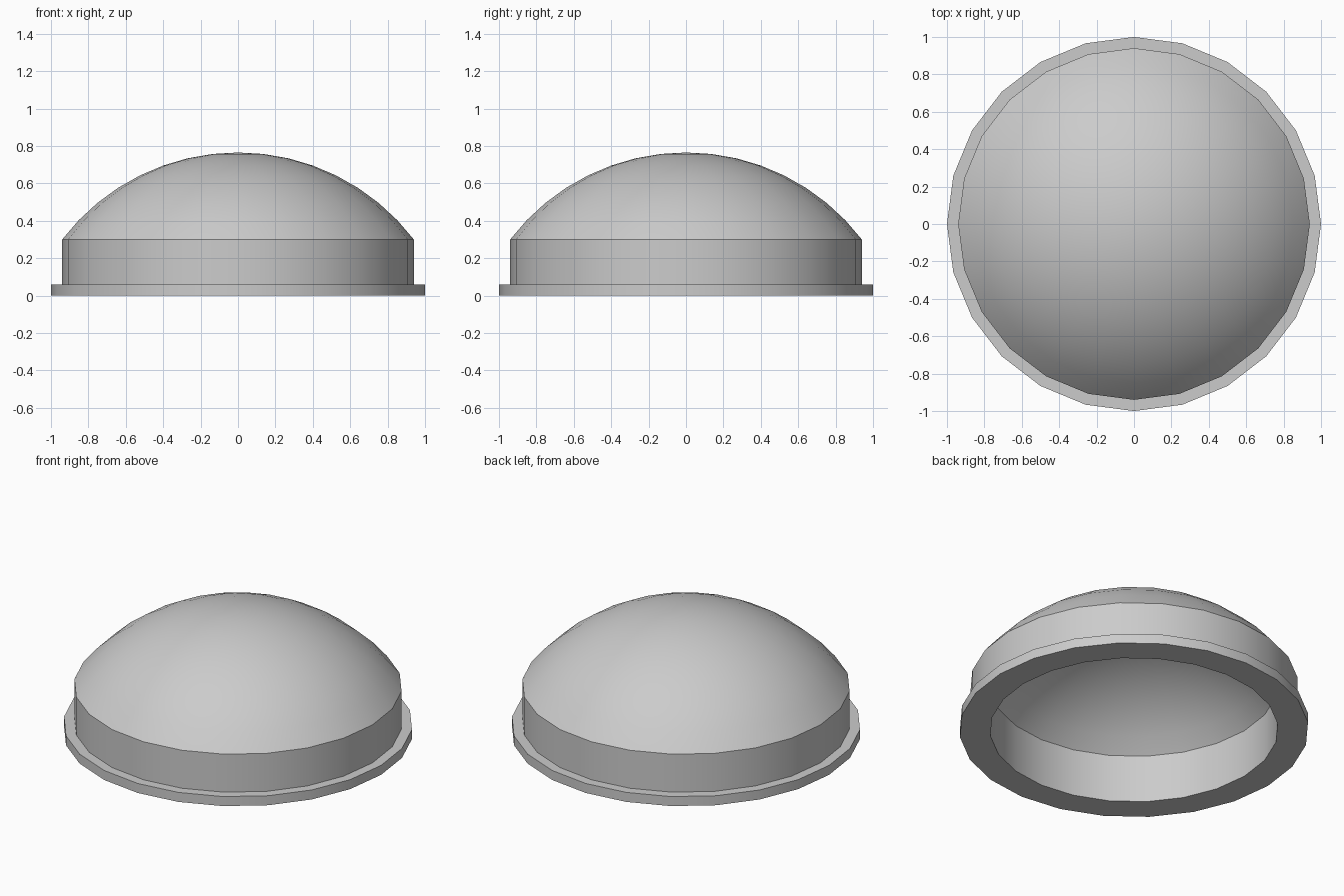
import bpy
import bmesh
from math import asin, cos, sin, radians, hypot

old = bpy.data.objects.get("Cube")
if old:
    bpy.data.objects.remove(old, do_unlink=True)

SIDES = 24
RINGS = 8
SPRING = 0.30      # height where the dome meets the wall
CENTRE = -0.418    # height of the dome's sphere centre

grey = bpy.data.materials.new("plain_grey")
grey.use_nodes = True
grey.diffuse_color = (0.6, 0.6, 0.6, 1)
grey.node_tree.nodes["Principled BSDF"].inputs["Base Color"].default_value = (0.6, 0.6, 0.6, 1)


def dome_arc(radius):
    """Profile points from the wall top up to the pole."""
    ball = hypot(radius, SPRING - CENTRE)
    spread = asin(radius / ball)
    angles = [spread * (1 - i / RINGS) for i in range(RINGS + 1)]
    return [(ball * sin(a), CENTRE + ball * cos(a)) for a in angles]


# Closed shell profile: inner pole, inner wall, flange, outer wall, outer pole
profile = dome_arc(0.825)[::-1]
profile += [(0.825, 0), (1, 0), (1, 0.06), (0.94, 0.06)]
profile += dome_arc(0.94)

# Revolve the profile around the vertical axis
bm = bmesh.new()
verts = [bm.verts.new((r, 0, z)) for r, z in profile]
edges = [bm.edges.new(pair) for pair in zip(verts, verts[1:])]
bmesh.ops.spin(bm, geom=verts + edges, cent=(0, 0, 0), axis=(0, 0, 1),
               angle=radians(360), steps=SIDES, use_duplicate=False)
bmesh.ops.remove_doubles(bm, verts=bm.verts, dist=0.0005)
bmesh.ops.dissolve_degenerate(bm, edges=bm.edges, dist=0.0005)
bmesh.ops.recalc_face_normals(bm, faces=bm.faces)

mesh = bpy.data.meshes.new("domed_cap")
bm.to_mesh(mesh)
bm.free()
mesh.materials.append(grey)
cap = bpy.data.objects.new("domed_cap", mesh)
bpy.context.collection.objects.link(cap)

# Smooth the round surfaces and keep the rims sharp
bpy.ops.object.select_all(action="DESELECT")
cap.select_set(True)
bpy.context.view_layer.objects.active = cap
bpy.ops.object.shade_smooth_by_angle(angle=radians(30))
